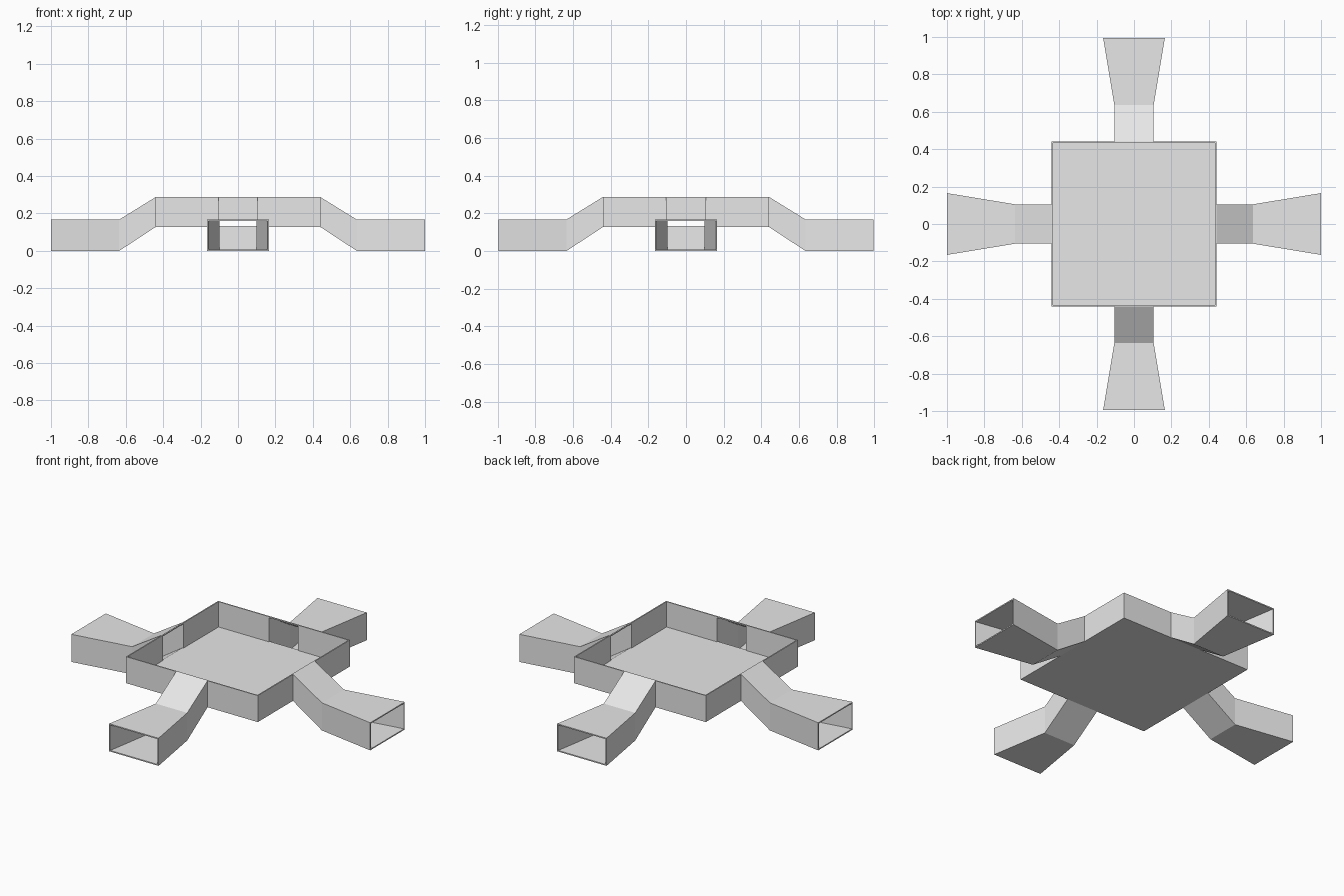
import bpy, bmesh
from math import pi
from mathutils import Matrix

cube = bpy.data.objects.get("Cube")
if cube:
    bpy.data.objects.remove(cube, do_unlink=True)

HALF, Z0, Z1 = 0.441, 0.127, 0.287   # tray half width, underside, rim
T = 0.007                            # sheet thickness
NECK, MOUTH, DUCT_H = 0.105, 0.165, 0.167

grey = bpy.data.materials.new("light grey")
grey.use_nodes = True
grey.diffuse_color = (0.8, 0.8, 0.8, 1)
grey.node_tree.nodes["Principled BSDF"].inputs["Base Color"].default_value = (0.8, 0.8, 0.8, 1)


def add_object(name, bm, turn=0):
    bmesh.ops.recalc_face_normals(bm, faces=bm.faces)
    bm.transform(Matrix.Rotation(turn * pi / 2, 4, "Z"))
    mesh = bpy.data.meshes.new(name)
    bm.to_mesh(mesh)
    bm.free()
    mesh.materials.append(grey)
    obj = bpy.data.objects.new(name, mesh)
    bpy.context.collection.objects.link(obj)


def add_box(bm, lo, hi):
    size = [b - a for a, b in zip(lo, hi)]
    mid = [(a + b) / 2 for a, b in zip(lo, hi)]
    bmesh.ops.create_cube(bm, size=1, matrix=Matrix.Translation(mid) @ Matrix.Diagonal((*size, 1)))


def duct(length):
    """Hollow open-ended duct running out along -y."""
    sections = [(HALF - T, NECK, Z0, Z1), (HALF, NECK, Z0, Z1),
                (0.635, NECK, 0, DUCT_H), (length, MOUTH, 0, DUCT_H)]
    bm = bmesh.new()

    def ring(y, w, lo, hi, inset):
        w, lo, hi = w - inset, lo + inset, hi - inset
        return [bm.verts.new((x, -y, z)) for x, z in ((-w, lo), (w, lo), (w, hi), (-w, hi))]

    outer = [ring(*s, 0) for s in sections]
    inner = [ring(*s, T) for s in sections]
    # Out along the outside, back along the inside, closed at the rims
    loops = outer + inner[::-1] + outer[:1]
    for a, b in zip(loops, loops[1:]):
        for i in range(4):
            j = (i + 1) % 4
            bm.faces.new((a[i], a[j], b[j], b[i]))
    return bm


# Tray floor
bm = bmesh.new()
inside = HALF - T
add_box(bm, (-inside, -inside, Z0), (inside, inside, Z0 + T))
add_object("tray_floor", bm)

# Four walls, each split by the opening of its duct
for turn, side in enumerate(("front", "left", "back", "right")):
    bm = bmesh.new()
    add_box(bm, (-inside, -HALF, Z0), (-NECK, -inside, Z1))
    add_box(bm, (NECK, -HALF, Z0), (HALF, -inside, Z1))
    add_object(side + "_wall", bm, turn)
    add_object(side + "_duct", duct(0.995 if turn % 2 == 0 else 1.0), turn)
